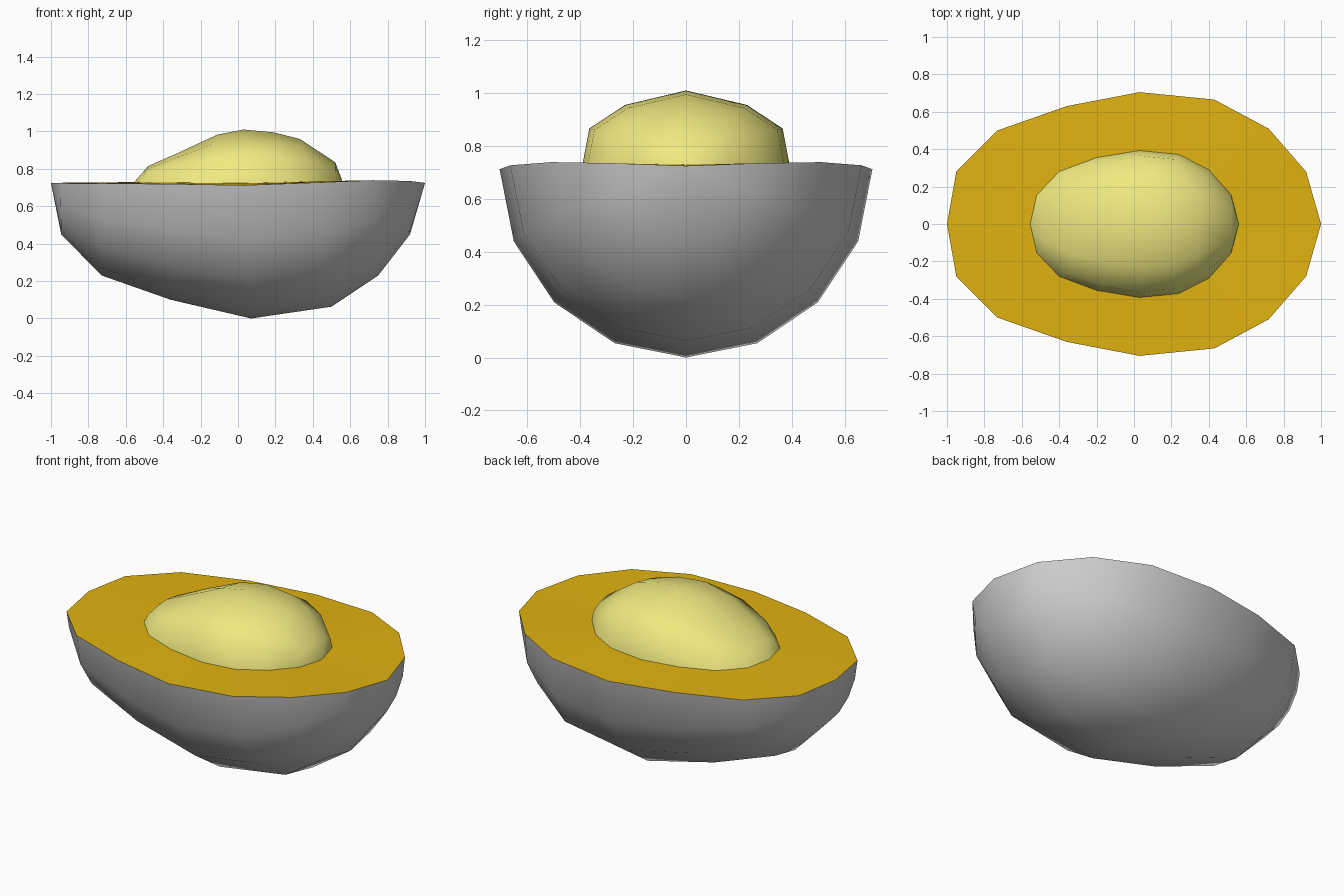
import bpy, bmesh, math

if "Cube" in bpy.data.objects:
    bpy.data.objects.remove(bpy.data.objects["Cube"])

# Rings along x: (rim x, half width, rim z, apex x, apex z)
SKIN = [(-.95, .28, .723, -.945, .45), (-.73, .50, .722, -.73, .23), (-.36, .63, .719, -.36, .10),
        (.03, .705, .712, .07, 0), (.43, .665, .727, .50, .063), (.72, .51, .739, .75, .23),
        (.92, .28, .735, .92, .45)]
STONE = [(-.52, .155, .728, -.48, .815), (-.40, .28, .727, -.31, .89), (-.20, .355, .725, -.11, .983),
         (.03, .393, .723, .03, 1.01), (.24, .372, .728, .19, .995), (.40, .29, .733, .33, .96),
         (.52, .155, .732, .52, .835)]
SKIN_TIPS = (-1, 0, .725), (1, 0, .725)
STONE_TIPS = (-.555, 0, .729), (.56, 0, .729)
# Half cross-sections as (width, depth) fractions from rim to rim
ARC = [(math.cos(math.pi * i / 8), math.sin(math.pi * i / 8)) for i in range(9)]
SIDE = [(1, 0), (.93, .5), (.585, .81)]
STONE_ARC = SIDE + [(0, 1)] + [(-w, d) for w, d in reversed(SIDE)]


def finish(name, bm, color=None, smooth=True):
    mesh = bpy.data.meshes.new(name)
    bmesh.ops.recalc_face_normals(bm, faces=bm.faces[:])
    up = sum(f.normal.z * f.calc_area() for f in bm.faces)
    if (up > 0) == (name == "avocado_skin"):
        bmesh.ops.reverse_faces(bm, faces=bm.faces[:])
    for f in bm.faces:
        f.smooth = smooth
    bm.to_mesh(mesh)
    bm.free()
    ob = bpy.data.objects.new(name, mesh)
    bpy.context.collection.objects.link(ob)
    if color:
        mat = bpy.data.materials.new(name)
        mat.diffuse_color = (*color, 1)
        mat.use_nodes = True
        mat.node_tree.nodes["Principled BSDF"].inputs["Base Color"].default_value = mat.diffuse_color
        mesh.materials.append(mat)


def shell(name, rings, tips, arc, color=None):
    bm = bmesh.new()
    loops = [[bm.verts.new((x + (ax - x) * d, hw * w, z + (az - z) * d)) for w, d in arc]
             for x, hw, z, ax, az in rings]
    for a, b in zip(loops, loops[1:]):
        for i in range(len(arc) - 1):
            bm.faces.new((a[i], a[i + 1], b[i + 1], b[i]))
    for tip, loop in ((tips[0], loops[0]), (tips[1], loops[-1])):
        t = bm.verts.new(tip)
        for i in range(len(arc) - 1):
            bm.faces.new((t, loop[i], loop[i + 1]))
    finish(name, bm, color)


def outline(bm, rings, tips):
    pts = [tips[0]] + [(r[0], r[1], r[2]) for r in rings] + [tips[1]]
    pts += [(r[0], -r[1], r[2]) for r in reversed(rings)]
    return [bm.verts.new(p) for p in pts]


# Outer skin half and central stone
shell("avocado_skin", SKIN, SKIN_TIPS, ARC)
shell("stone", STONE, STONE_TIPS, STONE_ARC, (.87, .82, .22))

# Cut flesh ring between the skin rim and the stone
bm = bmesh.new()
outer, inner = outline(bm, SKIN, SKIN_TIPS), outline(bm, STONE, STONE_TIPS)
for i in range(len(outer)):
    j = (i + 1) % len(outer)
    bm.faces.new((outer[i], outer[j], inner[j], inner[i]))
finish("flesh", bm, (.75, .45, .005))
